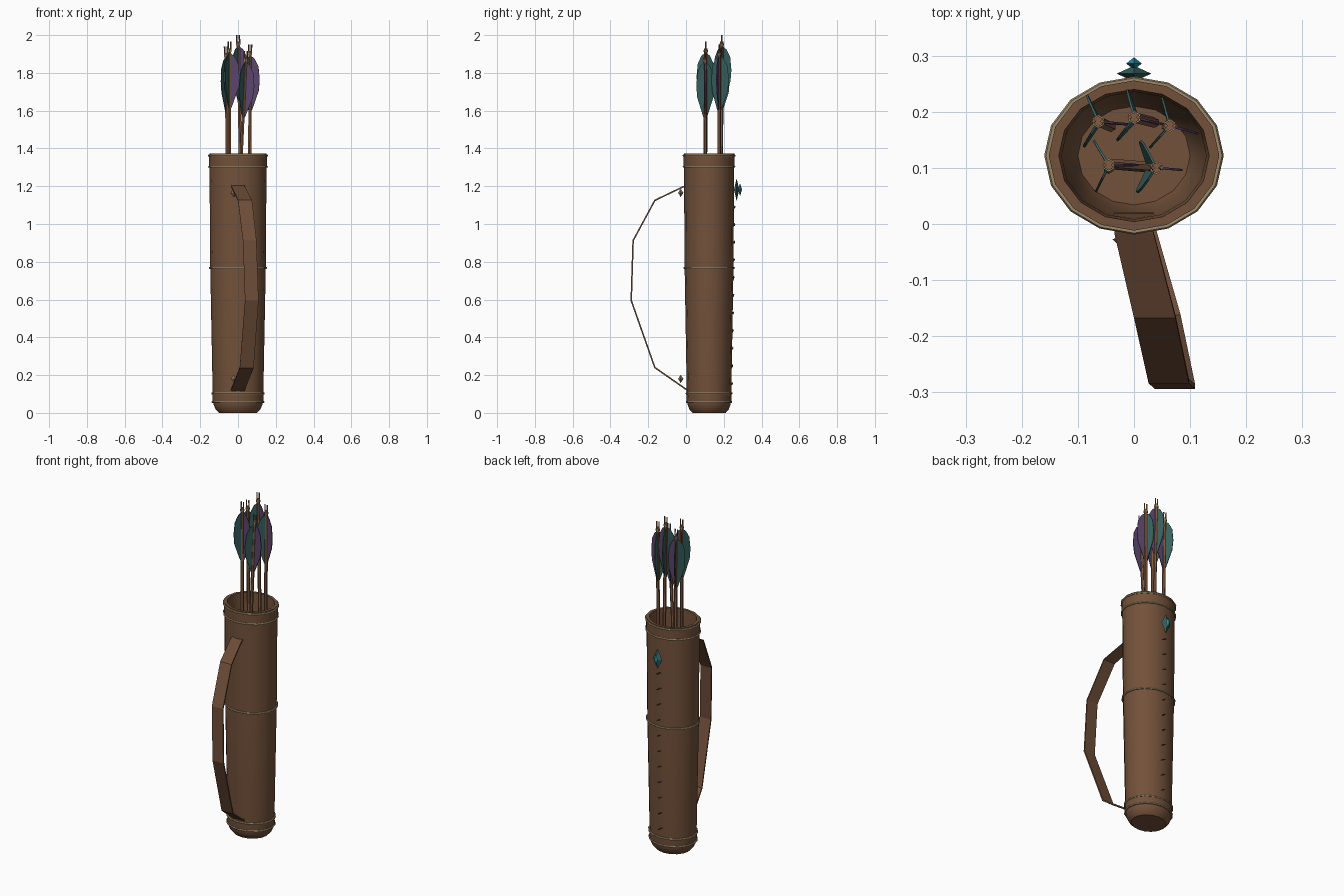
import bpy, bmesh, math
from mathutils import Vector, Matrix

if "Cube" in bpy.data.objects:
    bpy.data.objects.remove(bpy.data.objects["Cube"])

CY, RATIO, SIDES = 0.122, 0.88, 16


def mat(name, c):
    m = bpy.data.materials.new(name)
    m.diffuse_color = (*c, 1)
    m.use_nodes = True
    m.node_tree.nodes["Principled BSDF"].inputs["Base Color"].default_value = m.diffuse_color
    return m


LEATHER = mat("brown leather", (0.17, 0.083, 0.042))
STRAP = mat("strap leather", (0.15, 0.072, 0.038))
CORD = mat("tan cord", (0.33, 0.25, 0.14))
WOOD = mat("arrow wood", (0.22, 0.105, 0.055))
TEAL = mat("teal feather", (0.04, 0.125, 0.12))
PURPLE = mat("purple feather", (0.105, 0.06, 0.15))
GEM = mat("blue gem", (0.02, 0.26, 0.38))
DARK = mat("dark thread", (0.06, 0.035, 0.022))


def finish(name, bm, m, smooth=False):
    bmesh.ops.recalc_face_normals(bm, faces=bm.faces)
    me = bpy.data.meshes.new(name)
    bm.to_mesh(me)
    bm.free()
    me.materials.append(m)
    ob = bpy.data.objects.new(name, me)
    bpy.context.collection.objects.link(ob)
    if smooth:
        bpy.ops.object.select_all(action='DESELECT')
        ob.select_set(True)
        bpy.context.view_layer.objects.active = ob
        bpy.ops.object.shade_smooth_by_angle(angle=math.radians(32))
    return ob


def lathe(name, profile, m, closed=False):
    """Oval revolve of (radius, z) points around the quiver axis."""
    bm = bmesh.new()
    rings = []
    for r, z in profile:
        rings.append([bm.verts.new((r * math.cos(a), CY + r * RATIO * math.sin(a), z))
                      for a in (2 * math.pi * i / SIDES for i in range(SIDES))])
    pairs = list(zip(rings, rings[1:]))
    if closed:
        pairs.append((rings[-1], rings[0]))
    for a, b in pairs:
        for i in range(SIDES):
            j = (i + 1) % SIDES
            bm.faces.new((a[i], a[j], b[j], b[i]))
    if not closed:
        bm.faces.new(rings[0])
        bm.faces.new(rings[-1])
    return finish(name, bm, m, True)


def diamond(name, loc, size, m, rot=(0, 0, 0)):
    """Octahedron with half sizes (x, y, z)."""
    bm = bmesh.new()
    x, y, z = size
    top, bot = bm.verts.new((0, 0, z)), bm.verts.new((0, 0, -z))
    mid = [bm.verts.new(p) for p in ((x, 0, 0), (0, y, 0), (-x, 0, 0), (0, -y, 0))]
    for i in range(4):
        bm.faces.new((mid[i], mid[(i + 1) % 4], top))
        bm.faces.new((mid[(i + 1) % 4], mid[i], bot))
    ob = finish(name, bm, m)
    ob.location, ob.rotation_euler = loc, rot
    return ob


# Hollow quiver body
lathe("quiver_body", [(0.10, 0.0), (0.118, 0.018), (0.13, 0.045), (0.134, 0.10), (0.147, 0.77),
                      (0.151, 1.30), (0.152, 1.372), (0.134, 1.372), (0.129, 1.30),
                      (0.112, 0.10), (0.10, 0.07)], LEATHER)

# Raised rim and base bands, then the cords edging them
for n, (z0, z1, r0, r1) in {"rim_band": (1.305, 1.362, 0.1535, 0.1545),
                            "base_band": (0.06, 0.10, 0.134, 0.1365)}.items():
    lathe(n, [(r0 - 0.006, z0), (r0, z0), (r1, z1), (r1 - 0.006, z1)], LEATHER, True)
for i, (r, z) in enumerate([(0.134, 0.058), (0.136, 0.103), (0.149, 0.768), (0.153, 1.303), (0.154, 1.362)]):
    prof = [(r + 0.006 * math.cos(a), z + 0.006 * math.sin(a))
            for a in (math.pi / 3 * k for k in range(6))]
    lathe(f"cord_{i}", prof, CORD, True)

# Strap: flat ribbon with points (centre x, half width, y, z)
path = [(0.0, 0.035, 0.02, 1.21), (0.0, 0.035, -0.015, 1.197), (0.037, 0.037, -0.165, 1.125),
        (0.062, 0.036, -0.28, 0.912), (0.073, 0.036, -0.29, 0.595),
        (0.046, 0.037, -0.165, 0.24), (0.0, 0.036, 0.0, 0.125), (0.0, 0.035, 0.012, 0.118)]
bm = bmesh.new()
rows = [[bm.verts.new((x - w, y, z)), bm.verts.new((x + w, y, z))] for x, w, y, z in path]
for a, b in zip(rows, rows[1:]):
    bm.faces.new((a[0], a[1], b[1], b[0]))
strap = finish("shoulder_strap", bm, STRAP)
sol = strap.modifiers.new("thickness", 'SOLIDIFY')
sol.thickness, sol.offset = 0.008, 0

# Studs at the strap ends
for n, z in (("upper", 1.165), ("lower", 0.18)):
    diamond(f"{n}_strap_stud", (-0.022, -0.028, z), (0.016, 0.014, 0.022), CORD)

# Seam stitches down the back
for i in range(11):
    z = 0.155 + i * 0.0935
    r = 0.134 + (z - 0.1) * 0.0175
    diamond(f"seam_stitch_{i}", (0, CY + r * RATIO + 0.003, z), (0.02, 0.006, 0.005), DARK,
            (math.radians(30), math.radians(28), 0))

# Back ornament
diamond("ornament_setting", (0, 0.268, 1.182), (0.031, 0.014, 0.06), TEAL)
diamond("ornament_gem", (0, 0.286, 1.182), (0.014, 0.011, 0.034), GEM)


def box_rod(bm, x, y, z0, z1, r, sides=6):
    bmesh.ops.create_cone(bm, cap_ends=True, segments=sides, radius1=r, radius2=r, depth=z1 - z0,
                          matrix=Matrix.Translation((x, y, (z0 + z1) / 2)))


def arrow(i, top, low, spin):
    """Arrow built pointing up with its nock end at the origin, then leaned."""
    top, low = Vector(top), Vector(low)
    d = (top - low).normalized()
    length = (top.z - 0.12) / d.z
    M = Matrix.Translation(top) @ Vector((0, 0, 1)).rotation_difference(d).to_matrix().to_4x4()
    bm = bmesh.new()
    box_rod(bm, 0, 0, -length, -0.035, 0.0095)
    finish(f"arrow_shaft_{i}", bm, WOOD, False).matrix_world = M
    # Forked nock and its binding
    bm = bmesh.new()
    for s in (-1, 1):
        box_rod(bm, s * 0.0075, 0, -0.05, 0, 0.004, 4)
    finish(f"arrow_nock_{i}", bm, WOOD).matrix_world = M
    bm = bmesh.new()
    box_rod(bm, 0, 0, -0.055, -0.044, 0.012)
    finish(f"nock_binding_{i}", bm, CORD).matrix_world = M
    # Three feather vanes, one of them purple
    for k, (ang, m) in enumerate(((115, TEAL), (238, TEAL), (-5, PURPLE))):
        bm = bmesh.new()
        bm.faces.new([bm.verts.new((r, 0, z)) for r, z in (
            (0.005, -0.36), (0.014, -0.34), (0.048, -0.245), (0.053, -0.185), (0.046, -0.115),
            (0.025, -0.075), (0.005, -0.06))])
        ob = finish(f"feather_{i}_{k}", bm, m)
        ob.matrix_world = M @ Matrix.Rotation(math.radians(ang + spin), 4, 'Z')
        so = ob.modifiers.new("thickness", 'SOLIDIFY')
        so.thickness, so.offset = 0.004, 0


arrow(0, (-0.064, 0.183, 1.94), (-0.057, 0.18, 1.38), 0)
arrow(1, (0.0, 0.19, 2.0), (0.012, 0.187, 1.38), -8)
arrow(2, (0.064, 0.175, 1.95), (0.062, 0.175, 1.38), -10)
arrow(3, (-0.045, 0.105, 1.965), (-0.045, 0.103, 1.38), 6)
arrow(4, (0.042, 0.1, 1.915), (0.018, 0.102, 1.38), 0)
